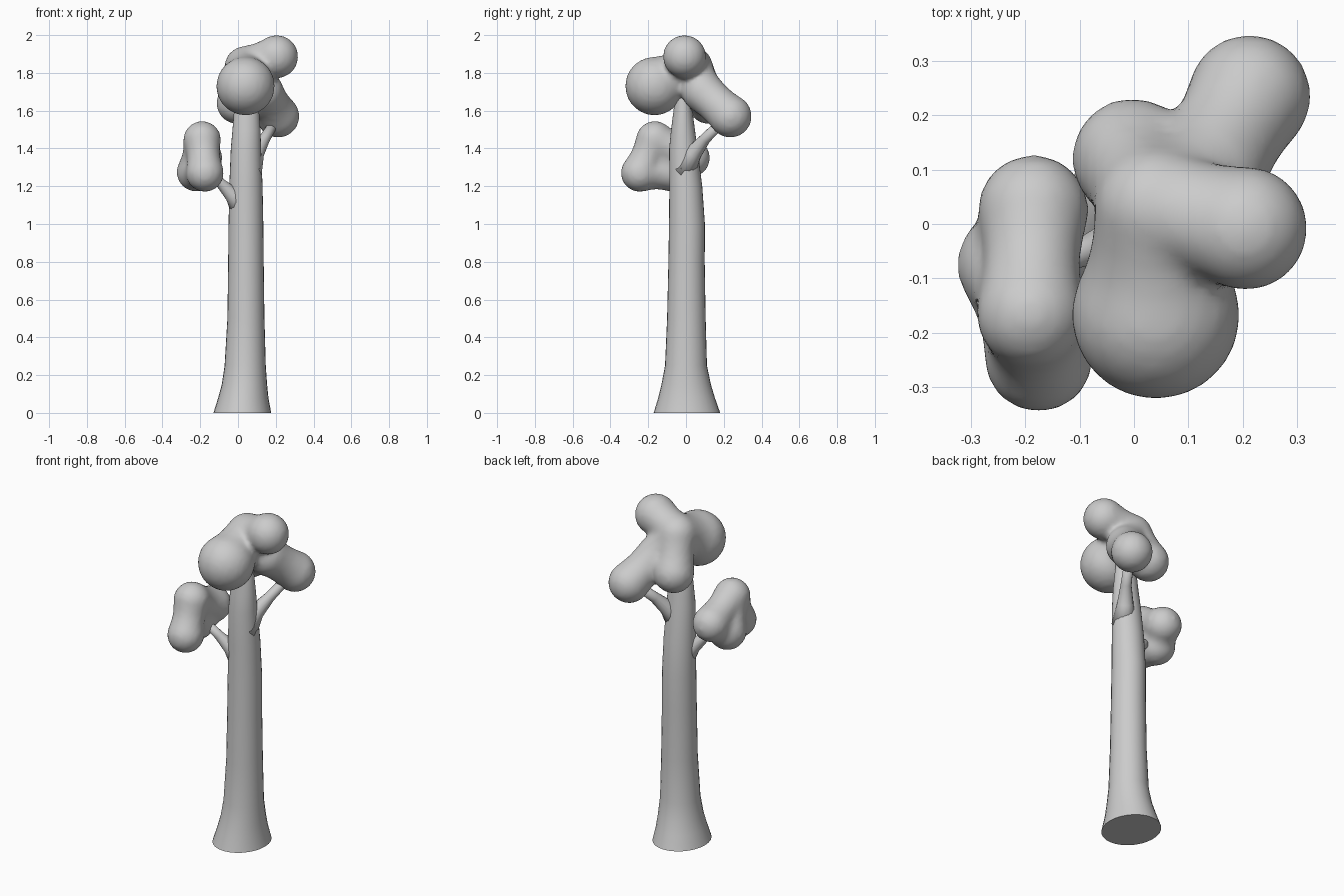
import bpy, bmesh, math
from mathutils import Vector, Matrix

if "Cube" in bpy.data.objects:
    bpy.data.objects.remove(bpy.data.objects["Cube"])


def finish(bm, name):
    bmesh.ops.recalc_face_normals(bm, faces=bm.faces[:])
    me = bpy.data.meshes.new(name)
    bm.to_mesh(me)
    bm.free()
    for p in me.polygons:
        p.use_smooth = True
    ob = bpy.data.objects.new(name, me)
    bpy.context.collection.objects.link(ob)
    return ob


def loft(bm, rings, cap_start=True):
    for a, b in zip(rings, rings[1:]):
        n = len(a)
        for i in range(n):
            bm.faces.new((a[i], a[(i + 1) % n], b[(i + 1) % n], b[i]))
    if cap_start:
        bm.faces.new(rings[0])
    bm.faces.new(rings[-1])


def branch(name, points):
    """Tapered round limb through (x, y, z, radius) points."""
    bm = bmesh.new()
    axis = Vector(points[-1][:3]) - Vector(points[0][:3])
    rot = axis.to_track_quat('Z', 'Y')
    rings = []
    for x, y, z, r in points:
        rings.append([bm.verts.new(Vector((x, y, z)) + rot @ Vector(
            (r * math.cos(i * math.tau / 14), r * math.sin(i * math.tau / 14), 0)))
            for i in range(14)])
    loft(bm, rings)
    return finish(bm, name)


def foliage(name, balls, links, pinch=0.88):
    """Round leaf masses joined by softened necks, fused by remeshing."""
    bm = bmesh.new()

    def ball(p, r):
        bmesh.ops.create_icosphere(bm, subdivisions=3, radius=r,
                                   matrix=Matrix.Translation(p))
    for x, y, z, r in balls:
        ball((x, y, z), r)
    for a, b in links:
        pa, pb = Vector(balls[a]), Vector(balls[b])
        for k in range(1, 9):
            t = k / 9
            q = pa.lerp(pb, t)
            ball(q[:3], q[3] * (1 - (1 - pinch) * math.sin(math.pi * t)))
    ob = finish(bm, name)
    rm = ob.modifiers.new("fuse", 'REMESH')
    rm.mode = 'VOXEL'
    rm.voxel_size = 0.014
    rm.use_smooth_shade = True
    sm = ob.modifiers.new("soften", 'SMOOTH')
    sm.factor = 0.5
    sm.iterations = 8
    return ob


# Trunk: flared base, slight lean; (z, centre x, centre y, half width, half depth)
profile = [(0, .023, .005, .153, .176), (.08, .028, .003, .133, .150),
           (.15, .034, .001, .120, .131), (.25, .038, .0, .109, .111),
           (.5, .042, .002, .098, .102), (.8, .042, .003, .094, .096),
           (1.0, .042, .005, .092, .095), (1.2, .042, -.001, .088, .087),
           (1.4, .042, -.014, .080, .075), (1.5, .045, -.016, .074, .063),
           (1.6, .045, -.016, .066, .050), (1.75, .045, -.016, .05, .035)]
bm = bmesh.new()
rings = []
for z, cx, cy, rx, ry in profile:
    rings.append([bm.verts.new((cx + rx * math.cos(i * math.tau / 28),
                                cy + ry * math.sin(i * math.tau / 28), z))
                  for i in range(28)])
loft(bm, rings)
trunk = finish(bm, "trunk")
bpy.context.view_layer.objects.active = trunk
trunk.select_set(True)
bpy.ops.object.shade_smooth_by_angle(angle=math.radians(45))

# Branches
branch("left_branch", [(.02, -.01, 1.08, .065), (-.03, -.03, 1.155, .042),
                       (-.09, -.05, 1.215, .027), (-.18, -.08, 1.30, .022)])
branch("back_branch", [(.06, -.01, 1.28, .07), (.095, .04, 1.375, .045),
                       (.14, .10, 1.45, .030), (.20, .20, 1.55, .025)])

# Foliage
foliage("left_foliage", [(-.19, -.165, 1.445, .101), (-.175, -.245, 1.27, .101),
                         (-.222, -.075, 1.275, .104), (-.185, .025, 1.35, .103)],
        [(0, 1), (0, 2), (1, 2), (2, 3), (0, 3)])
foliage("crown_foliage", [(.04, -.167, 1.73, .156), (.205, -.008, 1.886, .115),
                          (.04, .03, 1.83, .113), (-.003, .12, 1.64, .112),
                          (.212, .235, 1.57, .114), (.13, .09, 1.70, .112)],
        [(0, 2), (1, 2), (2, 5), (3, 5), (4, 5), (3, 2)], 0.92)
